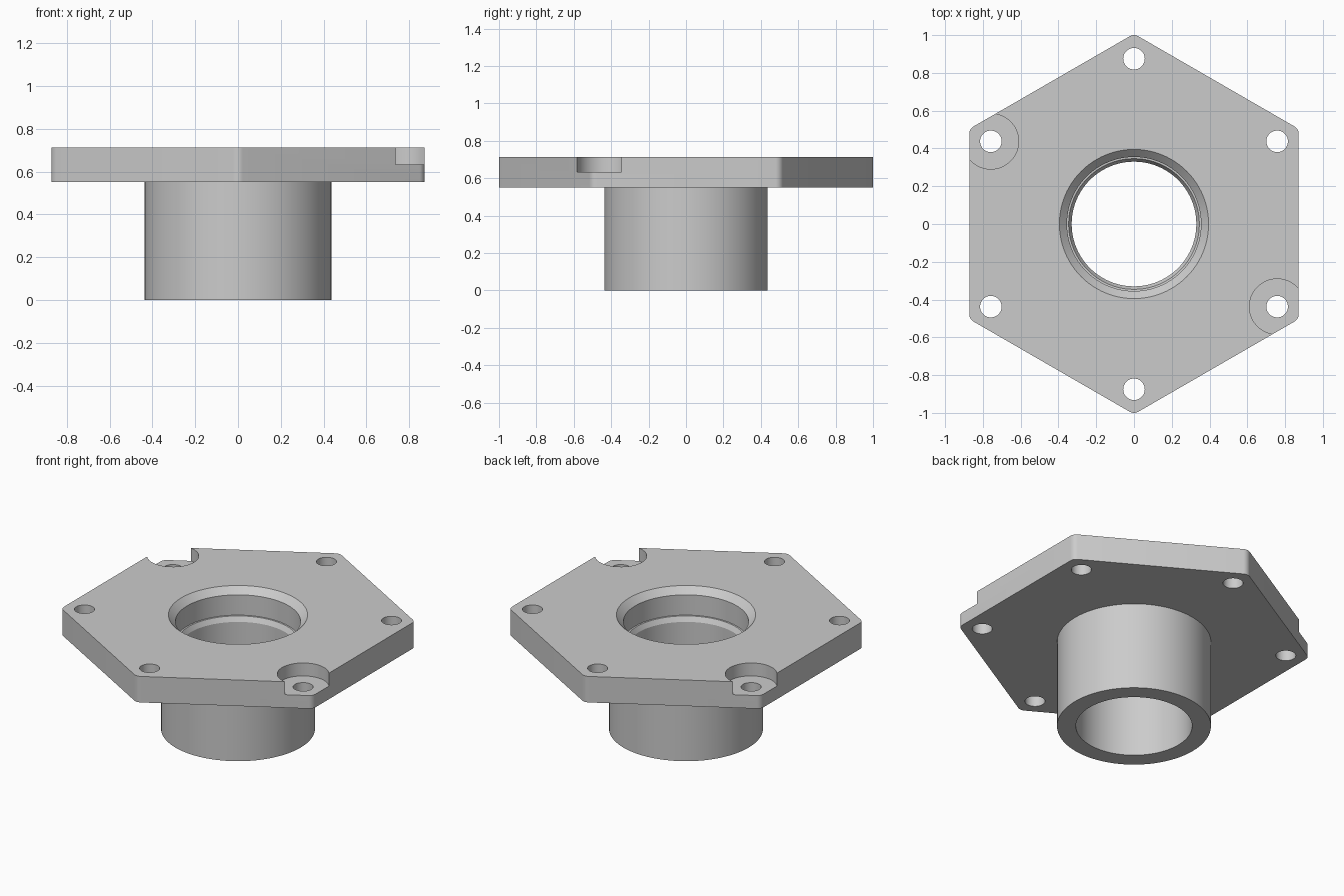
import bpy
import bmesh
from math import sin, cos, pi, radians, tau

cube = bpy.data.objects.get("Cube")
if cube:
    bpy.data.objects.remove(cube, do_unlink=True)

TOP, UNDERSIDE = 0.713, 0.55
SPOT_FLOOR = 0.632
BOLT_CIRCLE = 0.875

metal = bpy.data.materials.new("plain grey metal")
metal.use_nodes = True
grey = (0.6, 0.6, 0.6, 1)
metal.diffuse_color = grey
metal.node_tree.nodes["Principled BSDF"].inputs["Base Color"].default_value = grey


def loft(name, rings):
    """Closed solid made by stacking rings of equal point count."""
    bm = bmesh.new()
    loops = [[bm.verts.new(p) for p in ring] for ring in rings]
    for low, high in zip(loops, loops[1:]):
        for i in range(len(low)):
            j = (i + 1) % len(low)
            bm.faces.new((low[i], low[j], high[j], high[i]))
    bm.faces.new(loops[0][::-1])
    bm.faces.new(loops[-1])
    bmesh.ops.recalc_face_normals(bm, faces=bm.faces)
    mesh = bpy.data.meshes.new(name)
    bm.to_mesh(mesh)
    bm.free()
    obj = bpy.data.objects.new(name, mesh)
    bpy.context.collection.objects.link(obj)
    mesh.materials.append(metal)
    return obj


def turned(name, profile, x=0, y=0, sides=96):
    """Solid of revolution from (radius, z) pairs."""
    return loft(name, [[(x + r * cos(tau * i / sides), y + r * sin(tau * i / sides), z)
                        for i in range(sides)] for r, z in profile])


def combine(body, tool, operation):
    mod = body.modifiers.new(tool.name, "BOOLEAN")
    mod.operation = operation
    mod.solver = "EXACT"
    mod.object = tool
    bpy.context.view_layer.objects.active = body
    bpy.ops.object.modifier_apply(modifier=mod.name)
    bpy.data.objects.remove(tool, do_unlink=True)


# Hexagonal flange with rounded corners, points at front and back
corner_r, steps = 0.045, 6
corner_centre = 1.007 - corner_r / cos(pi / 6)
outline = []
for k in range(6):
    a = radians(30 + 60 * k)
    for s in range(steps + 1):
        b = a + radians(-30 + 60 * s / steps)
        outline.append((corner_centre * cos(a) + corner_r * cos(b),
                        corner_centre * sin(a) + corner_r * sin(b)))
flange = loft("flanged_sleeve", [[(x, y, z) for x, y in outline]
                                 for z in (UNDERSIDE, TOP)])

# Sleeve below the flange
combine(flange, turned("sleeve", [(0.437, 0), (0.437, 0.6)]), "UNION")

# Stepped bore with a chamfered mouth
bore = [(0.33, -0.1), (0.33, 0.515), (0.346, 0.545), (0.355, 0.546),
        (0.355, TOP - 0.04), (0.395, TOP), (0.395, TOP + 0.1)]
combine(flange, turned("bore", bore), "DIFFERENCE")

# Bolt holes, two opposite ones with a spot face
for k in range(6):
    a = radians(30 + 60 * k)
    x, y = BOLT_CIRCLE * cos(a), BOLT_CIRCLE * sin(a)
    profile = [(0.057, 0.4), (0.057, 0.9)]
    if k in (2, 5):
        profile = [(0.057, 0.4), (0.057, SPOT_FLOOR),
                   (0.147, SPOT_FLOOR), (0.147, 0.9)]
    combine(flange, turned("bolt_hole", profile, x, y, 48), "DIFFERENCE")

# Smooth round walls, sharp edges
bpy.ops.object.select_all(action="DESELECT")
flange.select_set(True)
bpy.context.view_layer.objects.active = flange
bpy.ops.object.shade_smooth_by_angle(angle=radians(25))
